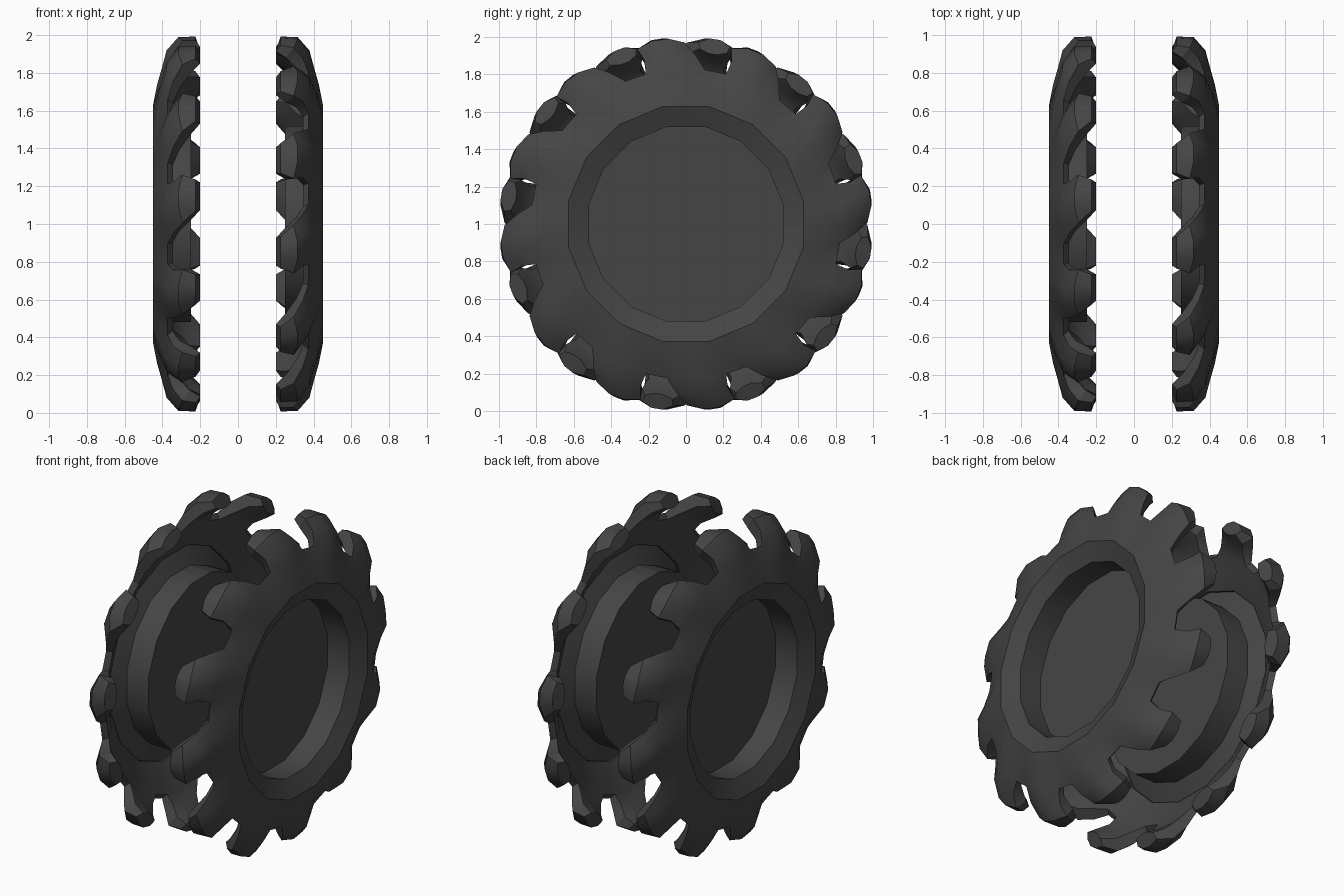
import bpy, bmesh
from math import sin, cos, pi, radians
from mathutils import Matrix

if "Cube" in bpy.data.objects:
    bpy.data.objects.remove(bpy.data.objects["Cube"])

mat = bpy.data.materials.new("dark_grey")
mat.diffuse_color = (0.06, 0.06, 0.06, 1)
mat.use_nodes = True
mat.node_tree.nodes["Principled BSDF"].inputs["Base Color"].default_value = mat.diffuse_color
TEETH = 12
STEP = 360 / TEETH


def pt(a, r, x):
    """Point at angle a (degrees from the top towards +y), radius r, offset x."""
    return (x, r * sin(radians(a)), r * cos(radians(a)))


def ring_radius(a, r, sides=16):
    """Radius of a regular polygon at angle a, so the rims meet exactly."""
    w = 360 / sides
    d = (a % w) - w / 2
    d = d - w / 2 if d > 0 else d + w / 2     # distance from nearest flat centre
    return r * cos(pi / sides) / cos(radians(d))


def finish(bm, name, flip):
    bmesh.ops.recalc_face_normals(bm, faces=bm.faces)
    if flip:
        bmesh.ops.rotate(bm, verts=bm.verts, matrix=Matrix.Rotation(pi, 3, 'Z'))
    bmesh.ops.translate(bm, verts=bm.verts, vec=(0, 0, 1))
    me = bpy.data.meshes.new(name)
    bm.to_mesh(me)
    bm.free()
    ob = bpy.data.objects.new(name, me)
    bpy.context.collection.objects.link(ob)
    me.materials.append(mat)
    bpy.ops.object.select_all(action='DESELECT')
    ob.select_set(True)
    bpy.context.view_layer.objects.active = ob
    bpy.ops.object.shade_smooth_by_angle(angle=radians(32))


# rows: radius, x, centre shift, half width, edge drop in radius, edge drop in x
OUTER = [(.64, .45, 8, 11.25, 0, 0), (.74, .428, 6.5, 11.25, 0, .012),
         (.83, .402, 4, 11, .0, .03), (.92, .378, 2.5, 8.8, .015, .035),
         (.995, .315, 0, 7.6, .025, .02), (1.0, .225, -1, 5, .025, 0)]
INNER = [(.64, .435, 8, 11.25, 0, 0), (.73, .375, 6.5, 11.25, 0, 0),
         (.80, .345, 4, 11, .0, 0), (.85, .31, 2.5, 8, .0, 0),
         (.89, .255, 0, 7, -.02, 0), (.92, .20, -1, 4.5, -.02, 0)]


def toothed_rim(name, flip):
    bm = bmesh.new()

    def sheet(rows):
        grid = []
        for i, (r, x, shift, hw, dr, dx) in enumerate(rows):
            line = []
            for k in range(TEETH):
                for c in range(4):
                    a = 22 + k * STEP + shift + hw * (c * 2 / 3 - 1)
                    edge = c in (0, 3)
                    rr = ring_radius(a, r) if i == 0 else r - dr * edge
                    line.append(bm.verts.new(pt(a, rr, x - dx * edge)))
            grid.append(line)
        n = len(grid[0])
        faces = []
        for i in range(len(rows) - 1):
            for j in range(n):
                if i >= 2 and j % 4 == 3:      # open gap between teeth
                    continue
                m = (j + 1) % n
                faces.append(bm.faces.new((grid[i][j], grid[i][m], grid[i + 1][m], grid[i + 1][j])))
        return grid, faces

    g1, f1 = sheet(OUTER)
    g2, f2 = sheet(INNER)
    twin = {a: b for la, lb in zip(g1, g2) for a, b in zip(la, lb)}
    # side walls joining outer and inner skins
    border = [e for f in f1 for e in f.edges if len(e.link_faces) == 1]
    for e in border:
        a, b = e.verts
        bm.faces.new((a, b, twin[b], twin[a]))
    finish(bm, name, flip)


def dished_plate(name, flip):
    # bevel ring, straight wall and flat floor
    bm = bmesh.new()
    loops = [[bm.verts.new(pt((k + .5) * 22.5, r, x)) for k in range(16)]
             for r, x in ((.64, .45), (.53, .40), (.53, .25))]
    for la, lb in zip(loops, loops[1:]):
        for j in range(16):
            m = (j + 1) % 16
            bm.faces.new((la[j], la[m], lb[m], lb[j]))
    bm.faces.new(loops[-1])
    finish(bm, name, flip)


# the left half is the right half turned about the upright axis
for side, flip in (("right", False), ("left", True)):
    toothed_rim(side + "_toothed_rim", flip)
    dished_plate(side + "_dished_plate", flip)
